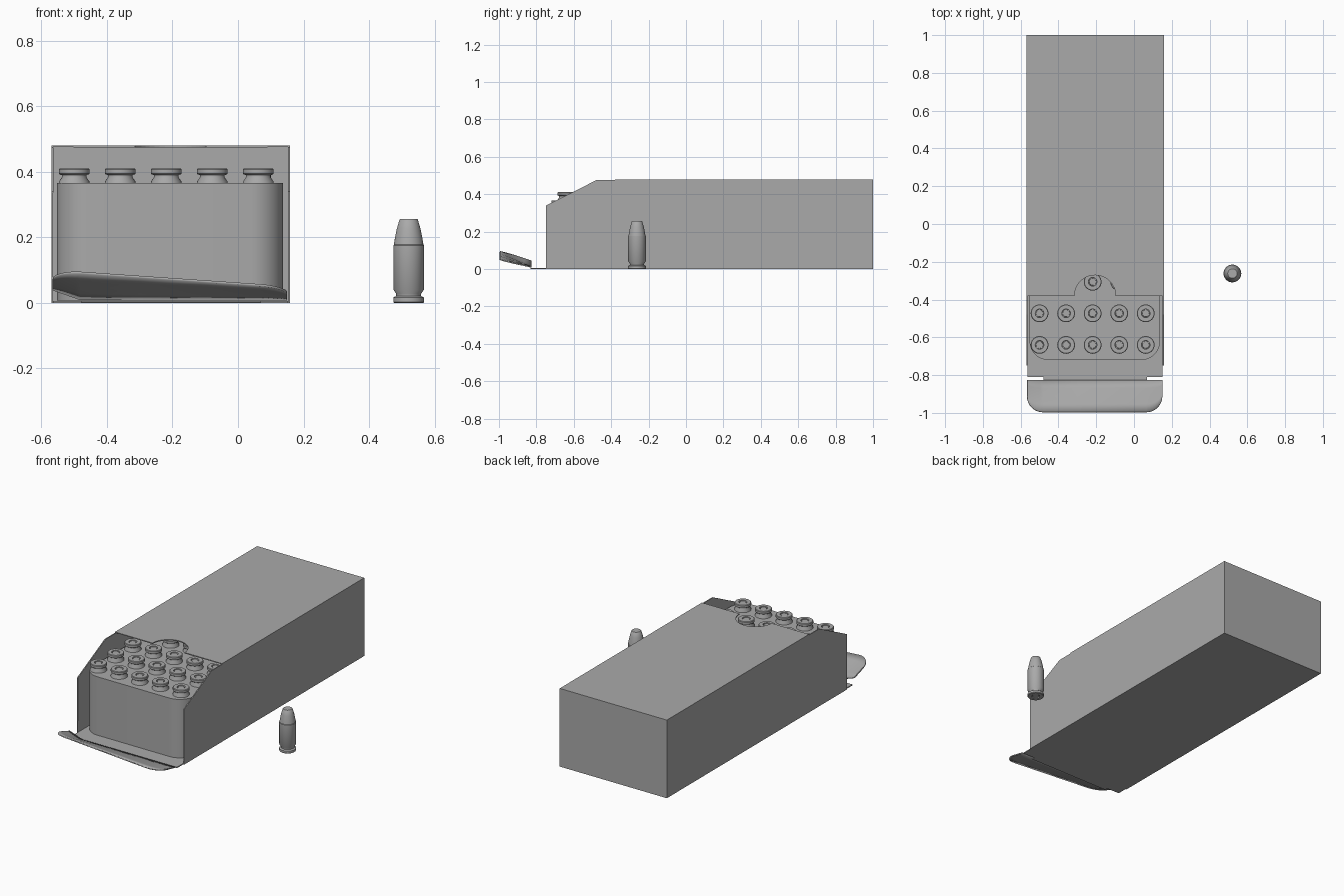
import bpy, bmesh, math

cube = bpy.data.objects.get("Cube")
if cube:
    bpy.data.objects.remove(cube, do_unlink=True)

grey = bpy.data.materials.new("plain_grey")
grey.use_nodes = True
GREY = (0.4, 0.4, 0.4, 1)
grey.diffuse_color = GREY
grey.node_tree.nodes["Principled BSDF"].inputs["Base Color"].default_value = GREY

LEFT, RIGHT, BACK, HEIGHT = -0.57, 0.158, 1.0, 0.48
MID = (LEFT + RIGHT) / 2


def finish(name, bm, smooth=False, thickness=0):
    bmesh.ops.remove_doubles(bm, verts=bm.verts, dist=0.0005)
    bmesh.ops.recalc_face_normals(bm, faces=bm.faces)
    mesh = bpy.data.meshes.new(name)
    bm.to_mesh(mesh)
    bm.free()
    mesh.materials.append(grey)
    obj = bpy.data.objects.new(name, mesh)
    bpy.context.collection.objects.link(obj)
    if thickness:
        mod = obj.modifiers.new("card_thickness", 'SOLIDIFY')
        mod.thickness = thickness
        mod.offset = -1
    if smooth:
        bpy.ops.object.select_all(action='DESELECT')
        obj.select_set(True)
        bpy.context.view_layer.objects.active = obj
        bpy.ops.object.shade_smooth_by_angle(angle=math.radians(35))
    return obj


def panel(bm, points):
    return bm.faces.new([bm.verts.new(p) for p in points])


def arc(cx, cy, r, start, end, steps):
    angles = [math.radians(start + (end - start) * i / steps) for i in range(steps + 1)]
    return [(cx + r * math.cos(a), cy + r * math.sin(a)) for a in angles]


# Carton: open-fronted card sleeve with cut-down sides
FRONT, LID = -0.748, -0.38
bm = bmesh.new()
side = [(FRONT, 0), (BACK, 0), (BACK, HEIGHT), (LID, HEIGHT),
        (LID, 0.475), (-0.48, 0.475), (FRONT, 0.34)]
for x in (LEFT, RIGHT):
    panel(bm, [(x, y, z) for y, z in side])
# lid with a thumb notch
notch = arc(MID, LID, 0.109, 180, 0, 20)
lid = [(LEFT, LID)] + notch + [(RIGHT, LID), (RIGHT, BACK), (LEFT, BACK)]
panel(bm, [(x, y, HEIGHT) for x, y in lid])
# floor with a narrower front lip
LIP = -0.81
floor = [(LEFT, BACK), (LEFT, FRONT), (LEFT + 0.006, FRONT), (LEFT + 0.006, LIP),
         (RIGHT - 0.006, LIP), (RIGHT - 0.006, FRONT), (RIGHT, FRONT), (RIGHT, BACK)]
panel(bm, [(x, y, 0) for x, y in floor])
panel(bm, [(LEFT, BACK, 0), (RIGHT, BACK, 0), (RIGHT, BACK, HEIGHT), (LEFT, BACK, HEIGHT)])
finish("carton", bm, thickness=0.006)

# Fold strip joining the floor to the flap
HINGE, TIP = -0.828, -0.997
bm = bmesh.new()
panel(bm, [(-0.48, LIP + 0.01, 0.006), (0.07, LIP + 0.01, 0.006),
           (0.07, HINGE - 0.003, 0.006), (-0.48, HINGE - 0.003, 0.006)])
finish("fold_strip", bm, thickness=0.005)

# Front flap: rounded corners, slightly twisted and bent up
F_LEFT, F_RIGHT, CORNER = -0.567, 0.15, 0.085
corner_steps = [CORNER * (1 - math.cos(math.pi / 2 * i / 8)) for i in range(9)]
xs = [F_LEFT + s for s in corner_steps] + [-0.3, -0.1]
xs += [F_RIGHT - s for s in reversed(corner_steps)]


def flap_column(x):
    edge = min(x - F_LEFT, F_RIGHT - x)
    drop = 0
    if edge < CORNER:
        drop = CORNER - math.sqrt(max(0, CORNER ** 2 - (CORNER - edge) ** 2))
    tip_y = TIP + drop
    low = 0.008 + 0.03 * max(0, (-0.48 - x) / CORNER)
    high = 0.095 - 0.05 * (x - F_LEFT) / (F_RIGHT - F_LEFT)
    rows = []
    for i in range(5):
        y = HINGE + (tip_y - HINGE) * i / 4
        rows.append((x, y, low + (high - low) * (y - HINGE) / (TIP - HINGE)))
    return rows


bm = bmesh.new()
columns = [flap_column(x) for x in xs]
for a, b in zip(columns, columns[1:]):
    for i in range(4):
        panel(bm, [a[i], a[i + 1], b[i + 1], b[i]])
finish("front_flap", bm, smooth=True, thickness=0.007)

# Inner tray with rounded front corners
T_LEFT, T_RIGHT, T_FRONT, T_TOP, R = -0.553, 0.138, -0.72, 0.366, 0.1
outline = arc(T_LEFT + R, T_FRONT + R, R, 180, 270, 10)
outline += arc(T_RIGHT - R, T_FRONT + R, R, 270, 360, 10)
outline += [(T_RIGHT, 0.96), (T_LEFT, 0.96)]
bm = bmesh.new()
base = panel(bm, [(x, y, 0.007) for x, y in outline])
result = bmesh.ops.extrude_face_region(bm, geom=[base], use_keep_orig=True)
for v in result["geom"]:
    if isinstance(v, bmesh.types.BMVert):
        v.co.z = T_TOP
finish("inner_tray", bm, smooth=True)

# Cartridge: lathe profile from primer recess to flat nose
profile = [(0, 0.003), (0.018, 0.003), (0.019, 0.008), (0.022, 0.008), (0.023, 0),
           (0.044, 0), (0.047, 0.003), (0.047, 0.016), (0.045, 0.018), (0.038, 0.021),
           (0.038, 0.028), (0.047, 0.041), (0.047, 0.176), (0.045, 0.178),
           (0.042, 0.198), (0.036, 0.227), (0.028, 0.254), (0.025, 0.257), (0, 0.257)]
bm = bmesh.new()
verts = [bm.verts.new((r, 0, z)) for r, z in profile]
edges = [bm.edges.new(pair) for pair in zip(verts, verts[1:])]
bmesh.ops.spin(bm, geom=verts + edges, cent=(0, 0, 0), axis=(0, 0, 1),
               angle=math.tau, steps=32, use_duplicate=False)
loose = finish("loose_cartridge", bm, smooth=True)
loose.location = (0.521, -0.262, 0)

# Packed cartridges: five across, ten deep, nose down
for row in range(10):
    for col in range(5):
        packed = loose.copy()
        packed.name = "packed_cartridge"
        packed.location = (-0.5 + 0.1405 * col, -0.64 + 0.167 * row, 0.411)
        packed.rotation_euler = (math.pi, 0, 0)
        bpy.context.collection.objects.link(packed)
